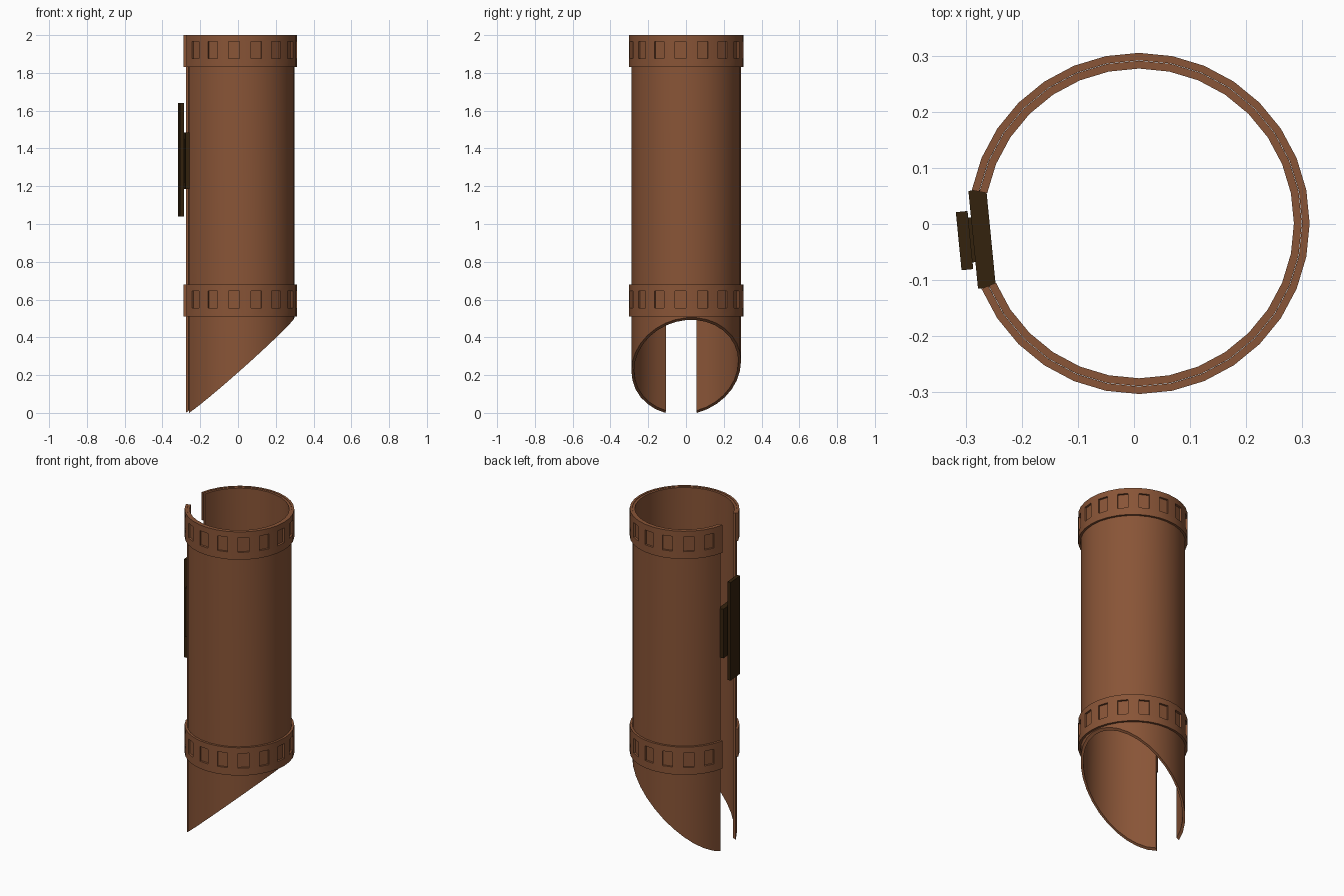
import bpy, bmesh
from math import cos, sin, radians
from mathutils import Vector, Matrix

if "Cube" in bpy.data.objects:
    bpy.data.objects.remove(bpy.data.objects["Cube"], do_unlink=True)

SEGMENTS = 32
STEP = 360 / SEGMENTS
FIRST, LAST = 18, 47            # the wall runs between these steps, leaving a slot
AXIS = Vector((0.009, 0.001, 0))
SLOT_ANGLE = radians(16.5 * STEP)
R_IN, R_WALL, R_BAND = 0.276, 0.29, 0.304


def material(name, colour):
    m = bpy.data.materials.new(name)
    m.use_nodes = True
    m.diffuse_color = (*colour, 1)
    bsdf = m.node_tree.nodes["Principled BSDF"]
    bsdf.inputs["Base Color"].default_value = (*colour, 1)
    bsdf.inputs["Roughness"].default_value = 0.7
    return m


leather = material("brown leather", (0.25, 0.09, 0.038))
dark_leather = material("dark brown leather", (0.034, 0.016, 0.004))


def finish(bm, name, mat):
    bmesh.ops.recalc_face_normals(bm, faces=bm.faces)
    mesh = bpy.data.meshes.new(name)
    bm.to_mesh(mesh)
    bm.free()
    mesh.materials.append(mat)
    obj = bpy.data.objects.new(name, mesh)
    bpy.context.collection.objects.link(obj)
    bpy.ops.object.select_all(action="DESELECT")
    obj.select_set(True)
    bpy.context.view_layer.objects.active = obj
    bpy.ops.object.shade_smooth_by_angle(angle=radians(30))
    return obj


def sweep(section):
    """Carry a closed section of (radius, height) round the axis, open at the slot."""
    bm = bmesh.new()
    loops = []
    for i in range(FIRST, LAST + 1):
        a = radians(i * STEP)
        loops.append([bm.verts.new(AXIS + Vector((r * cos(a), r * sin(a), z)))
                      for r, z in section(a)])
    panels = []
    for a, b in zip(loops, loops[1:]):
        n = len(a)
        panels.append([bm.faces.new((a[k], b[k], b[(k + 1) % n], a[(k + 1) % n]))
                       for k in range(n)])
    bm.faces.new(loops[0])
    bm.faces.new(loops[-1])
    return bm, panels


# Main tube, its lower end cut on a slant that is lowest at the slot
def wall_section(a):
    def cut(r):
        return 0.247 - 0.89 * r * cos(a - SLOT_ANGLE)
    return [(R_WALL, cut(R_WALL)), (R_WALL, 1.998), (R_IN, 1.998), (R_IN, cut(R_IN))]


tube, _ = sweep(wall_section)
finish(tube, "slanted_tube", leather)


# Raised bands with a recessed window on every second panel
def band(name, bottom):
    heights = [bottom + h for h in (0, 0.045, 0.135, 0.17)]
    inner = R_WALL + 0.0006
    section = ([(R_BAND, z) for z in heights]
               + [(inner, heights[-1]), (inner, heights[0])])
    bm, panels = sweep(lambda a: section)
    bmesh.ops.recalc_face_normals(bm, faces=bm.faces)
    windows = [p[1] for p in panels[1::2]]
    recessed = bmesh.ops.extrude_discrete_faces(bm, faces=windows)["faces"]
    for face in recessed:
        c = face.calc_center_median() - AXIS
        inward = -Vector((c.x, c.y, 0)).normalized() * 0.012
        bmesh.ops.translate(bm, verts=face.verts, vec=inward)
    finish(bm, name, leather)


band("lower_band", 0.51)
band("upper_band", 1.83)


# Dark fastening plates filling the slot
def plate(name, r0, r1, width, z0, z1):
    bm = bmesh.new()
    bmesh.ops.create_cube(bm, size=1)
    bmesh.ops.scale(bm, verts=bm.verts, vec=(r1 - r0, width, z1 - z0))
    bmesh.ops.translate(bm, verts=bm.verts, vec=((r0 + r1) / 2, 0, (z0 + z1) / 2))
    bmesh.ops.transform(bm, verts=bm.verts,
                        matrix=Matrix.Translation(AXIS) @ Matrix.Rotation(SLOT_ANGLE, 4, "Z"))
    finish(bm, name, dark_leather)


plate("slot_plate", 0.265, 0.297, 0.175, 1.185, 1.485)
plate("plate_joint", 0.296, 0.303, 0.08, 1.22, 1.45)
plate("belt_clip", 0.302, 0.323, 0.104, 1.04, 1.64)
